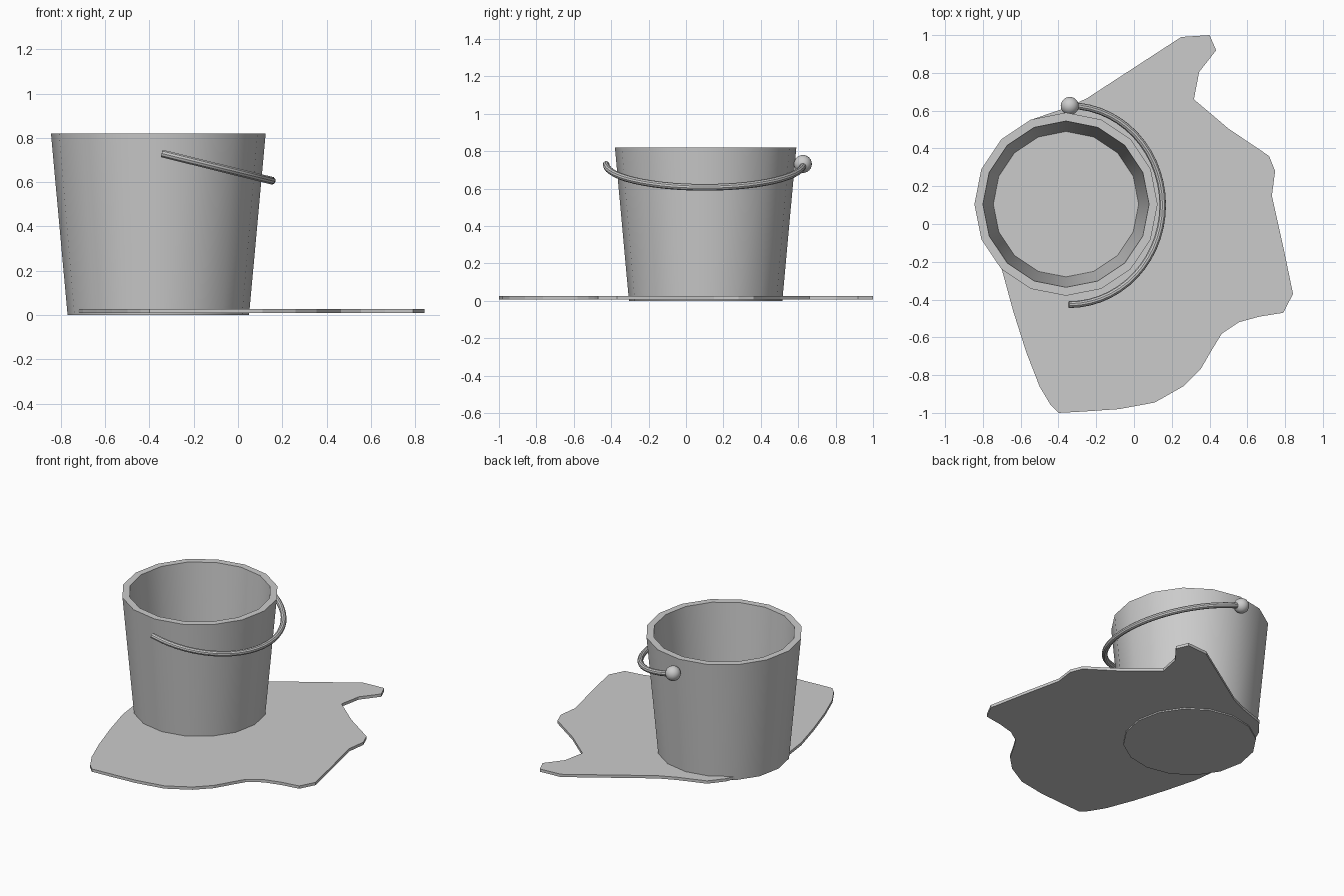
import bpy, bmesh, math

if "Cube" in bpy.data.objects:
    bpy.data.objects.remove(bpy.data.objects["Cube"])

CX, CY = -0.36, 0.105   # bucket axis


def finish(name, bm, smooth=True):
    bmesh.ops.recalc_face_normals(bm, faces=bm.faces)
    me = bpy.data.meshes.new(name)
    bm.to_mesh(me)
    bm.free()
    ob = bpy.data.objects.new(name, me)
    bpy.context.collection.objects.link(ob)
    if smooth:
        bpy.ops.object.select_all(action='DESELECT')
        ob.select_set(True)
        bpy.context.view_layer.objects.active = ob
        bpy.ops.object.shade_smooth_by_angle(angle=math.radians(35))
    return ob


def loft(name, rings):
    """Skin a list of equal-length point rings and cap both ends."""
    bm = bmesh.new()
    rows = [[bm.verts.new(p) for p in ring] for ring in rings]
    n = len(rows[0])
    for a, b in zip(rows, rows[1:]):
        for i in range(n):
            j = (i + 1) % n
            bm.faces.new((a[i], a[j], b[j], b[i]))
    bm.faces.new(rows[0])
    bm.faces.new(rows[-1])
    return finish(name, bm)


def circle(r, z, n=16):
    return [(CX + r * math.cos(2 * math.pi * i / n),
             CY + r * math.sin(2 * math.pi * i / n), z) for i in range(n)]


# Bucket: outer wall, rim, inner wall and floor
loft("bucket", [circle(0.41, 0), circle(0.485, 0.82),
                circle(0.44, 0.82), circle(0.385, 0.06)])

# Handle: round wire swept along a tilted half ring
R, TUBE, STEPS, SIDES = 0.527, 0.018, 28, 10
DX, DZ = 0.497, -0.123
length = math.hypot(DX, DZ)
ux, uz = DX / length, DZ / length      # in-plane outward direction
rings = []
for k in range(STEPS + 1):
    t = math.pi * k / STEPS
    s, c = math.sin(t), math.cos(t)
    centre = (-0.345 + DX * s, 0.1 + R * c, 0.73 + DZ * s)
    out, side = (ux * s, c, uz * s), (-uz, 0, ux)
    rings.append([tuple(centre[d] + TUBE * (out[d] * math.cos(a) + side[d] * math.sin(a))
                        for d in range(3))
                  for a in (2 * math.pi * i / SIDES for i in range(SIDES))])
loft("handle", rings)

# Ball joint on the back end of the handle
bm = bmesh.new()
bmesh.ops.create_uvsphere(bm, u_segments=20, v_segments=12, radius=0.048)
ball = finish("handle_pivot", bm)
ball.location = (-0.34, 0.625, 0.732)

# Puddle: irregular flat slab
outline = [(0.25, 0.99), (0.40, 1.0), (0.435, 0.92), (0.345, 0.805), (0.317, 0.66),
           (0.50, 0.505), (0.715, 0.36), (0.747, 0.28), (0.73, 0.15), (0.79, -0.12),
           (0.842, -0.37), (0.79, -0.47), (0.665, -0.49), (0.555, -0.52), (0.465, -0.58),
           (0.41, -0.67), (0.355, -0.765), (0.26, -0.86), (0.11, -0.945), (-0.08, -0.98),
           (-0.27, -0.993), (-0.40, -1.0), (-0.44, -0.96), (-0.50, -0.86), (-0.57, -0.68),
           (-0.64, -0.46), (-0.70, -0.24), (-0.72, -0.08), (-0.72, 0.12), (-0.68, 0.32),
           (-0.62, 0.46), (-0.545, 0.552), (-0.36, 0.615), (-0.25, 0.665)]
bm = bmesh.new()
base = bm.faces.new([bm.verts.new((x, y, 0.008)) for x, y in outline])
ext = bmesh.ops.extrude_face_region(bm, geom=[base], use_keep_orig=True)
bmesh.ops.translate(bm, vec=(0, 0, 0.019),
                    verts=[v for v in ext["geom"] if isinstance(v, bmesh.types.BMVert)])
finish("puddle", bm, smooth=False)
